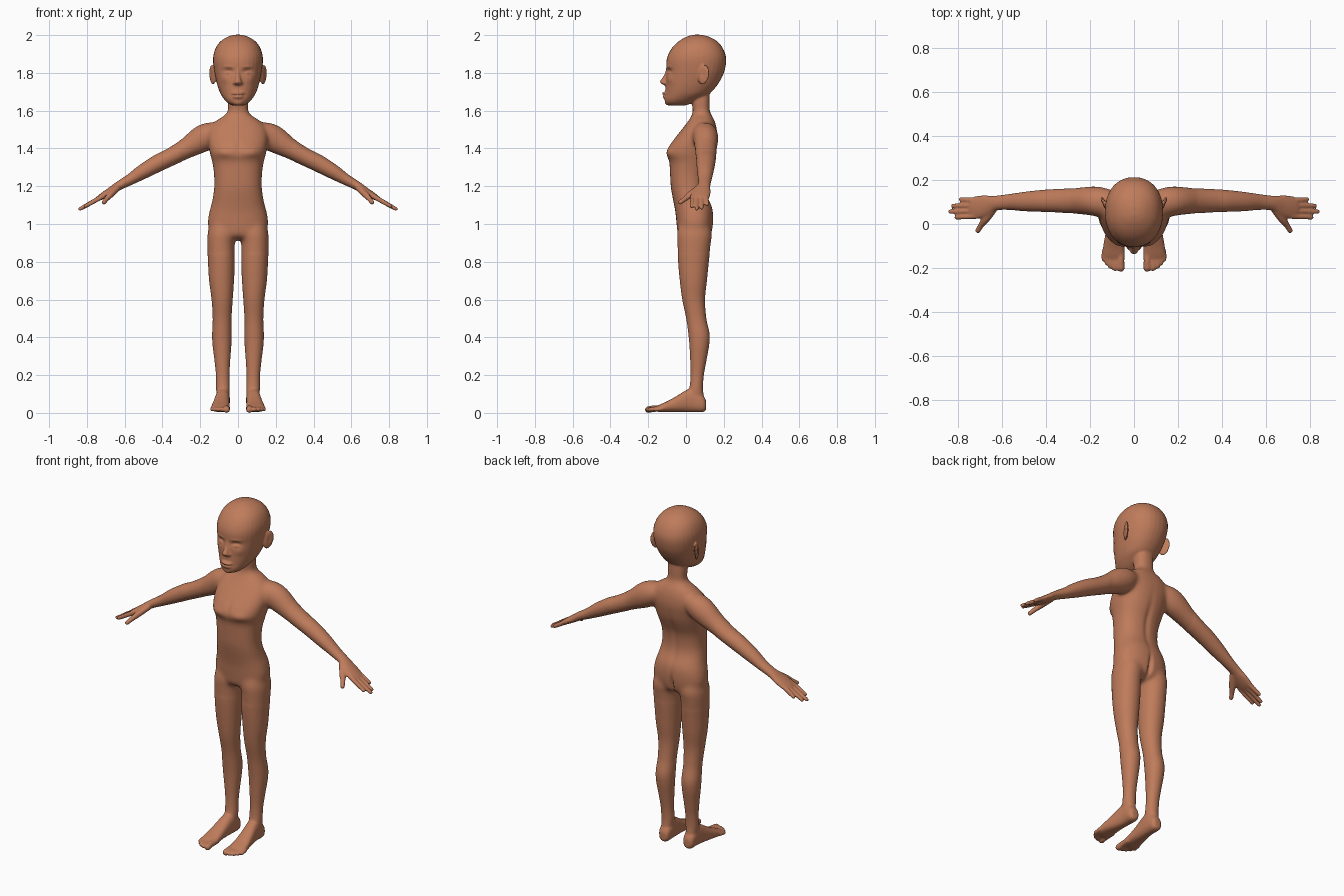
import bpy, bmesh, math
from mathutils import Vector, Matrix

bm = bmesh.new()
N = 32


def spline(rows, steps=5):
    """Catmull-Rom interpolation of equal-length number rows."""
    out = []
    for i in range(len(rows) - 1):
        p = [rows[max(i - 1, 0)], rows[i], rows[i + 1], rows[min(i + 2, len(rows) - 1)]]
        for s in range(steps):
            t = s / steps
            out.append([0.5 * (2 * b + (c - a) * t + (2 * a - 5 * b + 4 * c - d) * t * t
                        + (3 * b - a - 3 * c + d) * t ** 3) for a, b, c, d in zip(*p)])
    return out + [list(rows[-1])]


def skin(sections, power, side):
    """Closed tube through (centre, u, v) superellipse sections."""
    rings = []
    for c, u, v in sections:
        ring = []
        for k in range(N):
            a = 2 * math.pi * k / N
            ca, sa = math.cos(a), math.sin(a)
            p = c + u * math.copysign(abs(ca) ** (2 / power), ca) \
                  + v * math.copysign(abs(sa) ** (2 / power), sa)
            ring.append(bm.verts.new((p.x * side, p.y, p.z)))
        rings.append(ring)
    for r, q in zip(rings, rings[1:]):
        for k in range(N):
            bm.faces.new((r[k], r[(k + 1) % N], q[(k + 1) % N], q[k]))
    bm.faces.new(rings[0])
    bm.faces.new(rings[-1])


def column(rows, power=2.2, side=1):
    """Rows of z, centre x, half width, front y, back y."""
    skin([(Vector((x, (f + b) / 2, z)), Vector((h, 0, 0)), Vector((0, (b - f) / 2, 0)))
          for z, x, h, f, b in spline(rows)], power, side)


def limb(rows, hint, side):
    """Rows of x, y, z, radius along hint, other radius."""
    pts = spline(rows)
    secs = []
    for i, r in enumerate(pts):
        t = (Vector(pts[min(i + 1, len(pts) - 1)][:3]) - Vector(pts[max(i - 1, 0)][:3])).normalized()
        u = Vector(hint)
        u = (u - t * u.dot(t)).normalized()
        secs.append((Vector(r[:3]), u * r[3], t.cross(u) * r[4]))
    skin(secs, 2, side)
    ball(rows[-1][:3], [min(rows[-1][3:])] * 3, side)


def ball(c, radii, side=1, turn=0, tilt=0):
    m = Matrix.Translation((c[0] * side, c[1], c[2])) @ Matrix.Rotation(turn * side, 4, 'Z') \
        @ Matrix.Rotation(tilt, 4, 'X') @ Matrix.Diagonal((*radii, 1))
    bmesh.ops.create_uvsphere(bm, u_segments=24, v_segments=16, radius=1, matrix=m)


# torso and neck
column([(.915, 0, .07, 0, .09), (.94, 0, .14, -.04, .13), (1, 0, .16, -.05, .144),
        (1.06, 0, .153, -.056, .144), (1.1, 0, .142, -.063, .135), (1.15, 0, .132, -.073, .113),
        (1.2, 0, .126, -.081, .105), (1.27, 0, .128, -.085, .112), (1.33, 0, .137, -.089, .135),
        (1.37, 0, .148, -.105, .15), (1.41, 0, .155, -.092, .159), (1.46, 0, .16, -.055, .166),
        (1.51, 0, .15, -.015, .162), (1.55, 0, .112, .015, .15), (1.575, 0, .072, .03, .136),
        (1.6, 0, .054, .036, .126), (1.65, 0, .053, .03, .125), (1.7, 0, .05, .03, .125)], 2.35)

# head
column([(1.628, 0, .033, -.09, 0), (1.64, 0, .053, -.108, .03), (1.66, 0, .073, -.113, .07),
        (1.69, 0, .093, -.11, .125), (1.73, 0, .108, -.108, .162), (1.77, 0, .118, -.107, .187),
        (1.81, 0, .126, -.104, .204), (1.86, 0, .132, -.104, .213), (1.9, 0, .129, -.093, .208),
        (1.94, 0, .114, -.068, .189), (1.97, 0, .089, -.035, .161), (1.992, 0, .053, .005, .12),
        (2.002, 0, .018, .04, .08)], 2.2)

# nose and lips
column([(1.84, 0, .008, -.102, -.07), (1.79, 0, .013, -.116, -.07), (1.757, 0, .02, -.138, -.07),
        (1.745, 0, .028, -.134, -.07), (1.734, 0, .02, -.115, -.07)], 2)
ball((0, -.103, 1.692), (.036, .024, .009))
ball((0, -.102, 1.673), (.032, .023, .010))
ball((0, -.09, 1.645), (.032, .023, .018))

for s in (1, -1):
    # ear
    ball((.135, .093, 1.79), (.010, .033, .054), s, -.45, -.2)
    # leg
    column([(1.02, .085, .06, -.03, .12), (.95, .085, .076, -.048, .138), (.9, .09, .073, -.046, .132),
            (.8, .088, .071, -.042, .121), (.7, .087, .066, -.033, .111), (.6, .084, .056, -.02, .101),
            (.5, .084, .050, .001, .108), (.42, .085, .052, .012, .125), (.36, .085, .05, .018, .123),
            (.28, .083, .042, .022, .109), (.2, .081, .036, .024, .095), (.13, .08, .036, .018, .09),
            (.08, .08, .034, 0, .095), (.03, .08, .034, 0, .1)], 2.1, s)
    # foot: y, centre x, half width, bottom and top z
    foot = spline([(.107, .079, .018, .012, .06), (.09, .08, .033, 0, .09), (.04, .08, .037, 0, .128),
                   (0, .083, .039, 0, .117), (-.05, .088, .043, 0, .086), (-.1, .092, .048, 0, .058),
                   (-.14, .092, .05, 0, .04), (-.16, .09, .045, .004, .03)])
    skin([(Vector((x, y, (a + b) / 2)), Vector((h, 0, 0)), Vector((0, 0, (b - a) / 2)))
          for y, x, h, a, b in foot], 2.4, s)
    # toes
    for x0, x1, y1, r in ((.06, .06, -.2, .018), (.085, .087, -.204, .0115), (.103, .107, -.194, .0115),
                          (.118, .124, -.178, .011), (.13, .138, -.160, .0105)):
        limb([(x0, -.11, .02, r, r), (x1, y1 + .03, .018, r * .9, r), (x1, y1, .013, r, r)], (1, 0, 0), s)
    # arm and palm
    limb([(.1, .09, 1.49, .06, .05), (.15, .1, 1.472, .068, .068), (.2, .105, 1.445, .066, .071),
          (.28, .105, 1.396, .058, .054), (.36, .106, 1.353, .053, .047), (.42, .105, 1.324, .05, .046),
          (.5, .102, 1.279, .044, .040), (.57, .1, 1.236, .036, .030), (.63, .095, 1.203, .034, .024),
          (.67, .085, 1.177, .047, .021), (.71, .076, 1.152, .052, .018),
          (.74, .073, 1.135, .047, .013)], (0, 1, 0), s)
    # fingers
    for y0, x1, y1, z1 in ((.035, .808, .03, 1.094), (.06, .836, .056, 1.080),
                           (.085, .824, .083, 1.085), (.108, .788, .112, 1.104)):
        limb([(.71, y0, 1.150, .012, .013), (.76, (y0 + y1) / 2, 1.122, .0115, .013),
              (x1, y1, z1, .0105, .0105)], (0, 1, 0), s)
    # thumb
    limb([(.64, .07, 1.19, .018, .02), (.675, .022, 1.155, .017, .019), (.695, -.005, 1.133, .0135, .0135),
          (.71, -.03, 1.115, .0125, .0125)], (.6, 0, .8), s)

bmesh.ops.recalc_face_normals(bm, faces=bm.faces[:])
mesh = bpy.data.meshes.new("body")
bm.to_mesh(mesh)
bm.free()
body = bpy.data.objects.new("body", mesh)
bpy.context.collection.objects.link(body)
bpy.context.view_layer.objects.active = body
body.select_set(True)

# fuse all parts into one skin
rm = body.modifiers.new("fuse", 'REMESH')
rm.mode = 'VOXEL'
rm.voxel_size = .005
bpy.ops.object.modifier_apply(modifier="fuse")

bm = bmesh.new()
bm.from_mesh(body.data)
# blend shoulders, neck base and hips
soft = [v for v in bm.verts if .84 < v.co.z < 1.61 and abs(v.co.x) < .3]
for _ in range(35):
    bmesh.ops.smooth_vert(bm, verts=soft, factor=.5, use_axis_x=True, use_axis_y=True, use_axis_z=True)
for _ in range(4):
    bmesh.ops.smooth_vert(bm, verts=bm.verts[:], factor=.5, use_axis_x=True, use_axis_y=True, use_axis_z=True)
bm.normal_update()

# sculpted dents and bulges: centre, spread, depth (mirrored in x)
sculpt = [((.052, -.1, 1.808), (.026, .04, .015), -.013),   # eye socket
          ((.052, -.1, 1.800), (.015, .04, .008), .009),    # eyelid
          ((.052, -.1, 1.806), (.017, .04, .002), -.003),   # lid line
          ((.055, -.1, 1.832), (.03, .03, .007), .003),     # brow
          ((.07, -.1, 1.765), (.022, .04, .02), .004),      # cheek
          ((.152, .085, 1.795), (.012, .014, .028), -.006), # ear hollow
          ((0, -.12, 1.6825), (.026, .03, .0025), -.005),   # mouth line
          ((0, .15, .97), (.012, .06, .06), -.018),         # seat cleft
          ((0, .13, 1.25), (.018, .06, .14), -.007),        # spine
          ((.075, -.1, 1.378), (.04, .05, .022), .007),     # chest
          ((0, -.09, 1.40), (.014, .05, .05), -.004)]       # breastbone
moves = []
for v in bm.verts:
    d = 0
    for c, r, amount in sculpt:
        e = ((abs(v.co.x) - c[0]) / r[0]) ** 2 + ((v.co.y - c[1]) / r[1]) ** 2 + ((v.co.z - c[2]) / r[2]) ** 2
        if e < 9:
            d += amount * math.exp(-e)
    if d:
        moves.append((v, v.normal * d))
for v, d in moves:
    v.co += d
low = min(v.co.z for v in bm.verts)
for v in bm.verts:
    v.co.z -= low * max(0, 1 - v.co.z / .3)
bm.to_mesh(body.data)
bm.free()

skin_mat = bpy.data.materials.new("warm brown skin")
skin_mat.diffuse_color = (.52, .20, .105, 1)
body.data.materials.clear()
body.data.materials.append(skin_mat)
bpy.ops.object.shade_smooth()
